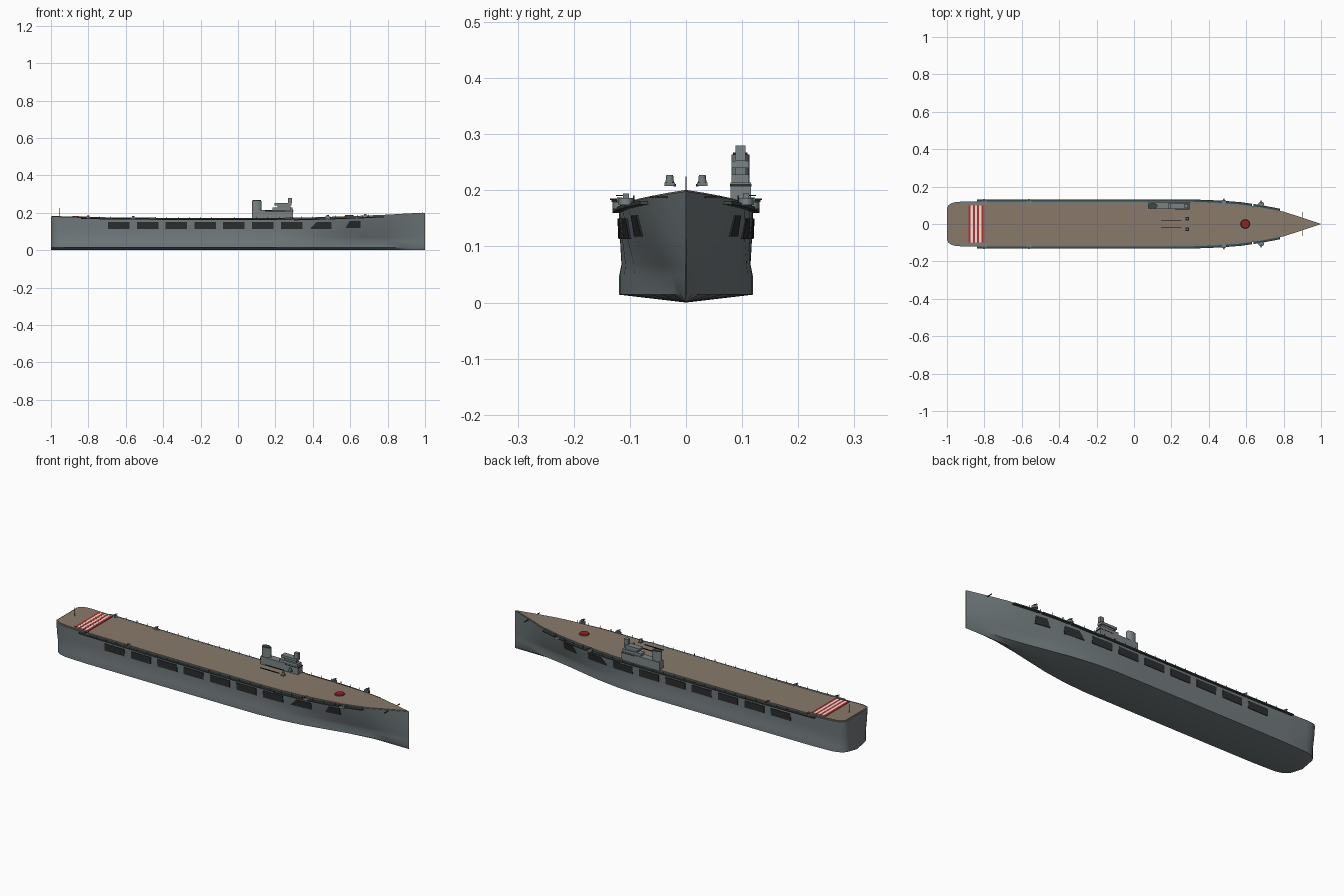
import bpy, bmesh, math
from mathutils import Vector

cube = bpy.data.objects.get("Cube")
if cube:
    bpy.data.objects.remove(cube, do_unlink=True)


def material(name, r, g, b):
    m = bpy.data.materials.new(name)
    m.use_nodes = True
    m.diffuse_color = (r, g, b, 1)
    m.node_tree.nodes["Principled BSDF"].inputs["Base Color"].default_value = (r, g, b, 1)
    return m


GREY = material("hull grey", .17, .2, .21)
LIGHT = material("island grey", .2, .23, .235)
TAN = material("deck tan", .25, .195, .145)
DARK = material("opening black", .025, .027, .028)
RIM = material("gallery dark green", .045, .065, .06)
RED = material("marking red", .5, .03, .025)
DISC = material("disc dark red", .3, .015, .015)
WHITE = material("marking white", .8, .78, .74)


def make(name, bm, mat, smooth=None):
    bmesh.ops.recalc_face_normals(bm, faces=bm.faces)
    me = bpy.data.meshes.new(name)
    bm.to_mesh(me)
    bm.free()
    ob = bpy.data.objects.new(name, me)
    bpy.context.collection.objects.link(ob)
    me.materials.append(mat)
    if smooth:
        bpy.ops.object.select_all(action='DESELECT')
        bpy.context.view_layer.objects.active = ob
        ob.select_set(True)
        bpy.ops.object.shade_smooth_by_angle(angle=math.radians(smooth))
    return ob


def loft(name, rings, mat, smooth=None):
    """Skin closed rings of points and cap both ends."""
    bm = bmesh.new()
    rows = [[bm.verts.new(p) for p in ring] for ring in rings]
    n = len(rows[0])
    for a, b in zip(rows, rows[1:]):
        for i in range(n):
            bm.faces.new((a[i], a[(i + 1) % n], b[(i + 1) % n], b[i]))
    bm.faces.new(rows[0])
    bm.faces.new(rows[-1])
    bmesh.ops.remove_doubles(bm, verts=bm.verts, dist=1e-5)
    return make(name, bm, mat, smooth)


def box(name, x0, x1, y0, y1, z0, z1, mat):
    ring = lambda x: [(x, y0, z0), (x, y1, z0), (x, y1, z1), (x, y0, z1)]
    return loft(name, [ring(x0), ring(x1)], mat)


def tube(name, x, y, z0, z1, rx, ry, mat, sides=16, top=1):
    ring = lambda z, k: [(x + rx * k * math.cos(t), y + ry * k * math.sin(t), z)
                         for t in (2 * math.pi * i / sides for i in range(sides))]
    return loft(name, [ring(z0, 1), ring(z1, top)], mat, 40)


# Hull stations: x, deck half beam, bilge half beam, deck height
STATIONS = [(-1, .085, .07, .181), (-.992, .1, .085, .181), (-.98, .109, .096, .18),
            (-.96, .116, .106, .179), (-.93, .119, .113, .178), (-.8, .12, .118, .174),
            (-.4, .12, .119, .17), (0, .12, .119, .17), (.2, .12, .118, .17),
            (.32, .119, .11, .171), (.45, .114, .092, .174), (.57, .105, .067, .178),
            (.68, .089, .044, .182), (.8, .066, .024, .187), (.9, .034, .011, .193),
            (1, .0008, .0008, .198)]


def station(x):
    for a, b in zip(STATIONS, STATIONS[1:]):
        if x <= b[0]:
            t = (x - a[0]) / (b[0] - a[0])
            return [p + (q - p) * t for p, q in zip(a, b)]
    return STATIONS[-1]


def section(x):
    _, d, b, z = station(x)
    w = b + (d - b) * .2
    return [(b, .014), (b, .048), (w * .965, .068),
            (w * .965 + (d - w * .965) * .55, .115), (d, z)]


def hull_y(x, z):
    pts = section(x)
    for (y0, z0), (y1, z1) in zip(pts, pts[1:]):
        if z <= z1:
            return y0 + (y1 - y0) * (z - z0) / (z1 - z0)
    return pts[-1][0]


def span(x0, x1):
    return [x0] + [s[0] for s in STATIONS if x0 < s[0] < x1] + [x1]


rings = []
for x, *_ in STATIONS:
    side = section(x)
    rings.append([(x, 0, 0)] + [(x, y, z) for y, z in side]
                 + [(x, -y, z) for y, z in reversed(side)])
hull = loft("hull", rings, GREY, 35)

# Flight deck laid just inside the hull edge
rings = []
for x in span(-.994, .99):
    _, d, _, z = station(x)
    w = max(d - (.009 if x < .6 else .004), .001)
    rings.append([(x, -w, z - .003), (x, w, z - .003), (x, w, z + .003), (x, -w, z + .003)])
loft("flight_deck", rings, TAN)

# Deck markings
count, x0, width = 7, -.885, .0115
for i in range(count):
    x = x0 + i * width
    z = station(x)[3] + .001
    box("deck_stripe", x, x + width, -.1, .1, z, z + .005, WHITE if i % 2 else RED)
tube("deck_disc", .595, 0, .18, .187, .026, .026, DISC, 24, .85)

# Side openings: bottom start, top start, end, base height
openings = [(-.695 + i * .154, -.695 + i * .154, -.58 + i * .154, .113) for i in range(7)]
openings += [(.385, .42, .5, .113), (.575, .597, .655, .118)]


def opening(s, lo, hi, end, z0):
    z1 = z0 + .037
    corners = [(lo, z0), (end, z0), (end, z1), (hi, z1)]
    ring = lambda off: [(x, s * (hull_y(x, z) + off), z) for x, z in corners]
    loft("side_opening", [ring(-.004), ring(.003)], DARK)


def gallery(s, x0, x1, width, drop, mat):
    rings = []
    for x in span(x0, x1):
        _, d, _, z = station(x)
        a, b = s * (d - .006), s * (d + width)
        rings.append([(x, a, z - drop), (x, b, z - drop), (x, b, z - drop + .006), (x, a, z - drop + .006)])
    loft("side_gallery", rings, mat)


def gun(s, x, off):
    _, d, _, z = station(x)
    y = s * (d + off)
    tube("gun_tub", x, y, z - .008, z + .004, .015, .013, LIGHT, 12)
    box("gun_mount", x - .006, x + .006, y - .005, y + .005, z + .004, z + .012, GREY)
    for dx in (-.003, .003):
        box("gun_barrel", x + dx - .001, x + dx + .001, min(y, y + s * .018),
            max(y, y + s * .018), z + .008, z + .01, DARK)


for s in (-1, 1):
    for o in openings:
        opening(s, *o)
    gallery(s, -.84, .3, .011, .008, RIM)
    for x0, x1 in ((.3, .48), (.48, .64), (.64, .79)):
        gallery(s, x0, x1 - .01, .012, .011, RIM)
    for x, off in ((-.8, -.005), (-.56, -.005), (.48, .006), (.68, .018)):
        gun(s, x, off)
    # Railing posts along the gallery
    for i in range(26):
        x = -.8 + i * .06
        _, d, _, z = station(x)
        y = s * (d + .008)
        box("rail_post", x - .001, x + .001, y - .001, y + .001, z - .008, z + .008, DARK)
    # Bow aerials and slim raised strips beside the island
    box("bow_aerial", .898, .902, min(s * .03, s * .065), max(s * .03, s * .065), .186, .189, DARK)
    box("raised_strip", .145, .255, s * .02 - .002, s * .02 + .002, .207, .211, DARK)
    # Small directors on pedestals
    box("director_base", .276, .294, s * .029 - .009, s * .029 + .009, .208, .214, GREY)
    tube("director_head", .285, s * .029, .214, .227, .008, .008, GREY, 10, .8)

# Island superstructure and funnel
box("island_base", .075, .295, .079, .116, .168, .214, LIGHT)
box("island_window_band", .22, .297, .0785, .1165, .207, .211, DARK)
box("island_bridge", .185, .292, .081, .112, .214, .228, LIGHT)
box("bridge_platform", .195, .285, .081, .112, .24, .252, LIGHT)
box("bridge_core", .21, .28, .087, .107, .228, .24, GREY)
box("mast_tower", .266, .288, .088, .106, .252, .28, LIGHT)
tube("funnel", .1, .097, .2, .264, .026, .016, LIGHT, 20)
tube("funnel_cap", .1, .097, .262, .267, .023, .013, RIM, 20)

# Stern flagpole
tube("flagpole", -.955, 0, .178, .225, .001, .001, DARK, 6)
